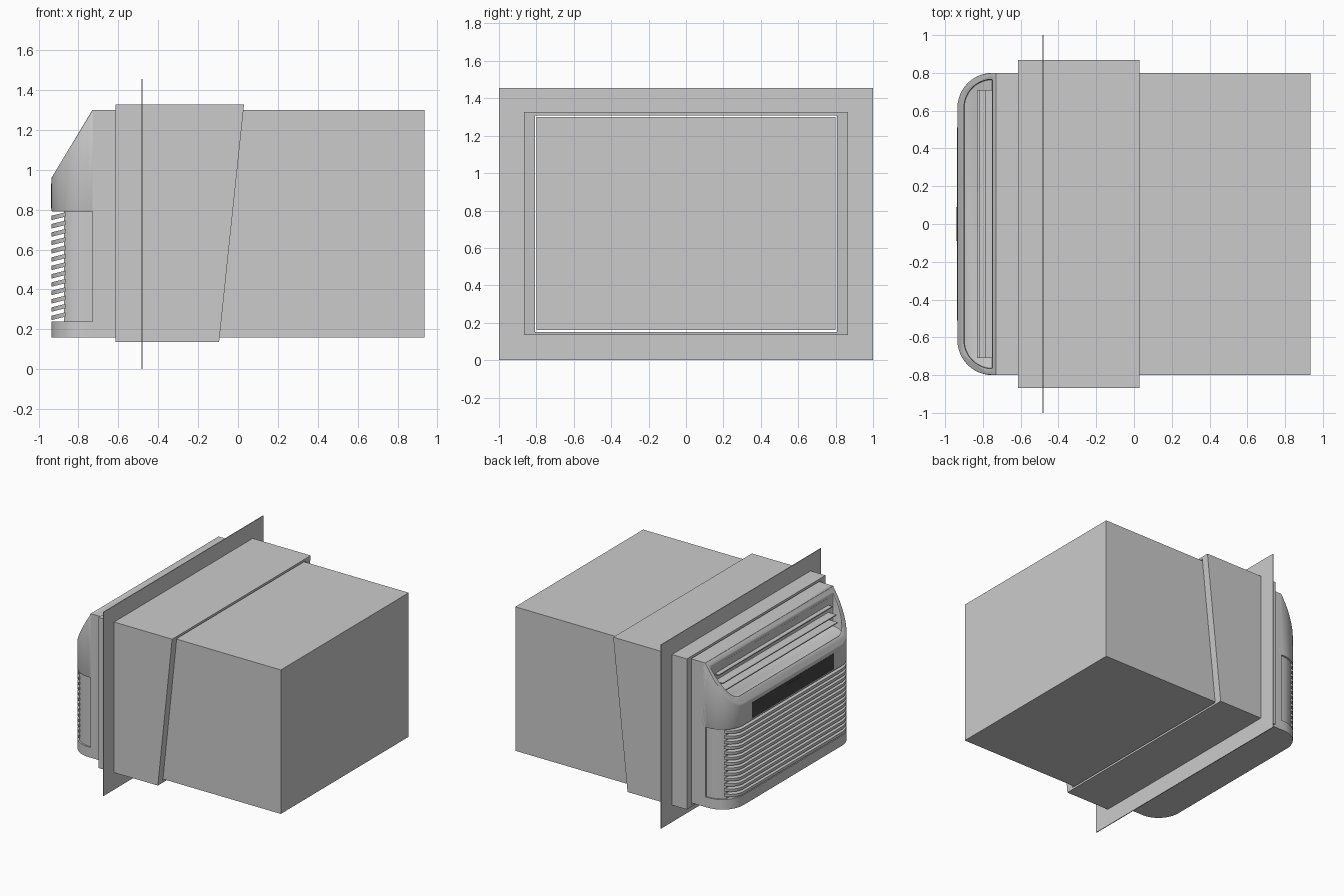
import bpy, bmesh, math
from mathutils import Vector

if "Cube" in bpy.data.objects:
    bpy.data.objects.remove(bpy.data.objects["Cube"])


def finish(name, bm, smooth=False):
    bmesh.ops.recalc_face_normals(bm, faces=bm.faces[:])
    me = bpy.data.meshes.new(name)
    bm.to_mesh(me)
    bm.free()
    ob = bpy.data.objects.new(name, me)
    bpy.context.collection.objects.link(ob)
    if smooth:
        smooth_object(ob)
    return ob


def activate(ob):
    bpy.ops.object.select_all(action='DESELECT')
    ob.select_set(True)
    bpy.context.view_layer.objects.active = ob


def smooth_object(ob):
    activate(ob)
    bpy.ops.object.shade_smooth_by_angle(angle=math.radians(30))


def box(name, x0, x1, y0, y1, z0, z1):
    bm = bmesh.new()
    bmesh.ops.create_cube(bm, size=1)
    for v in bm.verts:
        v.co = ((x0 + x1) / 2 + v.co.x * (x1 - x0),
                (y0 + y1) / 2 + v.co.y * (y1 - y0),
                (z0 + z1) / 2 + v.co.z * (z1 - z0))
    return finish(name, bm)


def footprint(inset, x_back, n=12):
    """Plan outline of the front cover: two rounded corners facing -x."""
    r = 0.185 - inset
    half = [(-0.75 - r * math.sin(a), 0.615 + r * math.cos(a))
            for a in (math.pi / 2 * i / n for i in range(n + 1))]
    pts = [(x_back, 0.8 - inset)] if x_back > -0.75 else []
    pts += half
    return pts + [(x, -y) for x, y in reversed(pts)]


def prism(name, pts, z0, z1, cut=None, slant=0, smooth=True):
    """Extruded outline, optionally trimmed by a plane (point, outward normal)."""
    bm = bmesh.new()
    f = bm.faces.new([bm.verts.new((x, y, z0)) for x, y in pts])
    ext = bmesh.ops.extrude_face_region(bm, geom=[f])
    for g in ext['geom']:
        if isinstance(g, bmesh.types.BMVert):
            g.co.z = z1
    if cut:
        res = bmesh.ops.bisect_plane(
            bm, geom=bm.verts[:] + bm.edges[:] + bm.faces[:], dist=1e-6,
            plane_co=Vector(cut[0]), plane_no=Vector(cut[1]), clear_outer=True)
        edges = [g for g in res['geom_cut'] if isinstance(g, bmesh.types.BMEdge)]
        bmesh.ops.edgeloop_fill(bm, edges=edges)
    for v in bm.verts:
        v.co.z += slant * (v.co.x + 0.935)
    return finish(name, bm, smooth)


# Main cabinet
box("cabinet", -0.73, 0.935, -0.8, 0.8, 0.16, 1.3)

# Wall sleeve: rectangular ring with a slanted rear end
bm = bmesh.new()
rings = []
for hy, z0, z1 in ((0.867, 0.135, 1.327), (0.807, 0.15, 1.308)):
    for back in (False, True):
        rings.append([bm.verts.new((-0.095 + (z - 0.135) * 0.105 if back else -0.615, y, z))
                      for y, z in ((-hy, z0), (hy, z0), (hy, z1), (-hy, z1))])
of, ob_, inf, inb = rings
for a, b in ((of, ob_), (inf, inb), (of, inf), (ob_, inb)):
    for i in range(4):
        j = (i + 1) % 4
        bm.faces.new((a[i], a[j], b[j], b[i]))
finish("wall_sleeve", bm)

# Wall flange: four thin strips
box("flange_top", -0.484, -0.478, -1, 1, 1.327, 1.455)
box("flange_bottom", -0.484, -0.478, -1, 1, 0, 0.135)
for side, s in (("left", 1), ("right", -1)):
    ya, yb = sorted((s * 0.867, s * 1.0))
    box("flange_" + side, -0.484, -0.478, ya, yb, 0.135, 1.327)

# Upper front cover with sloped face and air outlet pocket
slope = ((-0.935, 0, 0.96), (-0.34, 0, 0.205))
upper = prism("upper_cover", footprint(0, -0.70), 0.79, 1.3, slope, smooth=False)
cutter = prism("outlet_cutter", footprint(0.035, -0.75), 1.0, 1.5, smooth=False)
cutter.hide_render = True
activate(upper)
mod = upper.modifiers.new("outlet", 'BOOLEAN')
mod.operation = 'DIFFERENCE'
mod.solver = 'EXACT'
mod.object = cutter
bev = upper.modifiers.new("edges", 'BEVEL')
bev.width = 0.008
bev.segments = 2
bev.limit_method = 'ANGLE'
bev.angle_limit = math.radians(30)
for m in ("outlet", "edges"):
    bpy.ops.object.modifier_apply(modifier=m)
smooth_object(upper)
bpy.data.objects.remove(cutter)

# Outlet vanes, stepped back along the slope
for i in range(4):
    z = 1.065 + i * 0.057
    tip = -0.935 + (z - 0.96) * 0.603 + 0.018
    box(f"outlet_vane_{i + 1}", max(tip, -0.83), -0.745, -0.71, 0.71, z, z + 0.008)

# Lower front cover and recessed intake core
prism("lower_cover", footprint(0, -0.70), 0.16, 0.24)
prism("intake_core", footprint(0.012, -0.70), 0.235, 0.795,
      ((-0.872, 0, 0), (-1, 0, 0)))

# Intake slats
for i in range(13):
    z = 0.246 + i * 0.0418
    prism(f"intake_slat_{i + 1}", footprint(0, -0.75), z, z + 0.022,
          ((-0.865, 0, 0), (1, 0, 0)), slant=0.25)

# Control strip with a small display
dark = bpy.data.materials.new("dark_panel")
dark.diffuse_color = (0.06, 0.06, 0.06, 1)
dark.use_nodes = True
dark.node_tree.nodes["Principled BSDF"].inputs["Base Color"].default_value = dark.diffuse_color
box("control_strip", -0.937, -0.92, -0.51, 0.51, 0.805, 0.93).data.materials.append(dark)
box("display", -0.939, -0.93, -0.09, 0.09, 0.83, 0.905).data.materials.append(dark)
